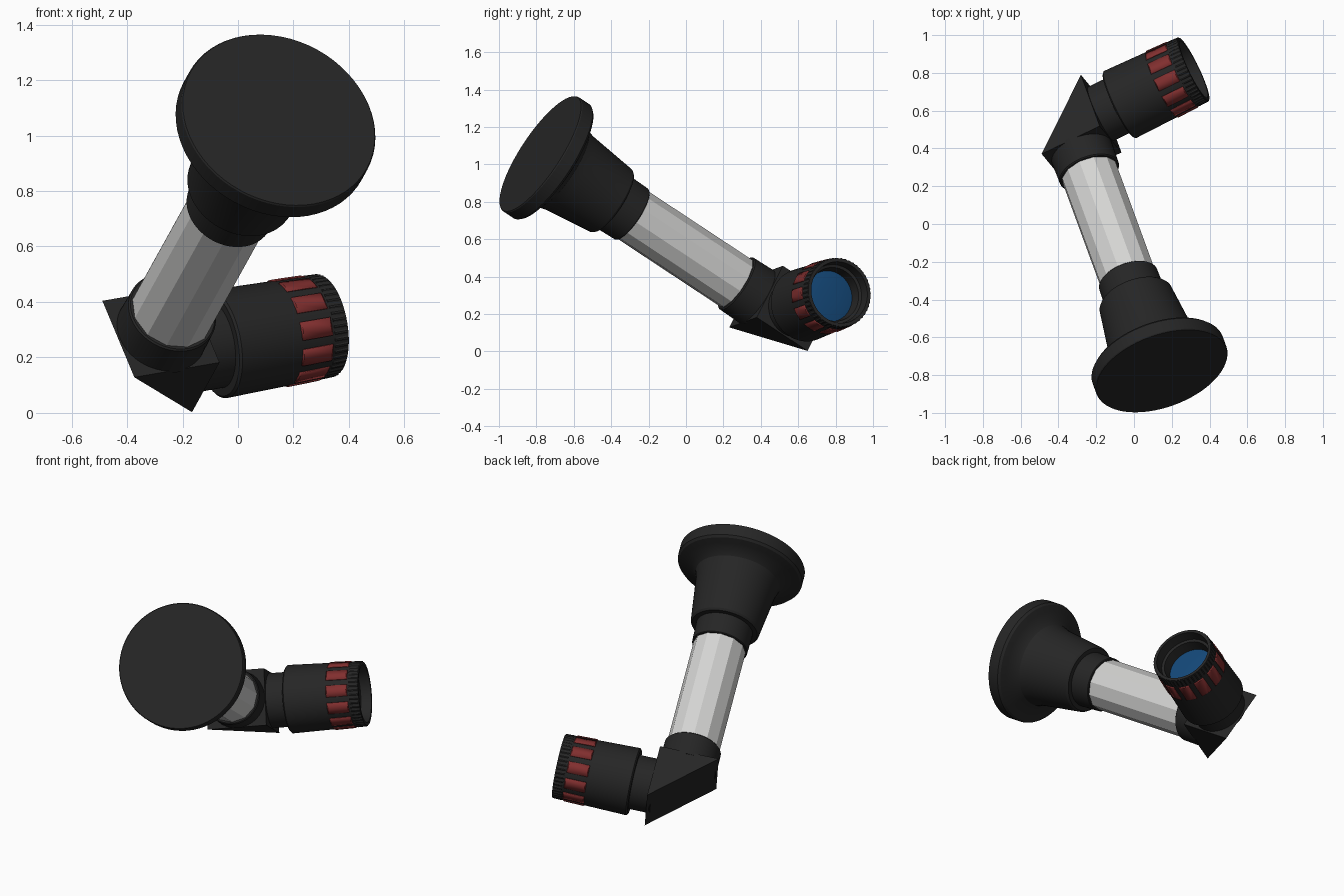
import bpy, bmesh, math
from mathutils import Matrix, Vector

if "Cube" in bpy.data.objects:
    bpy.data.objects.remove(bpy.data.objects["Cube"])


def material(name, rgb):
    m = bpy.data.materials.new(name)
    m.diffuse_color = (*rgb, 1)
    m.use_nodes = True
    m.node_tree.nodes["Principled BSDF"].inputs["Base Color"].default_value = m.diffuse_color
    return m


BLACK = material("matte black", (0.019, 0.019, 0.019))
RED = material("grip red", (0.22, 0.028, 0.028))
BLUE = material("lens blue", (0.007, 0.065, 0.19))
GREY = material("tube grey", (0.66, 0.66, 0.65))

# Two perpendicular axes: eye end -> prism (d) and prism -> objective (e)
d = Vector((-0.292, 0.798, -0.527)).normalized()
e = Vector((0.885, 0.442, 0.146))
e = (e - d * e.dot(d)).normalized()
f = d.cross(e)
eye = Vector((0.147, -0.779, 1.056))
corner = eye + d * 1.617


def frame(origin, x, y, z):
    m = Matrix((x, y, z)).transposed().to_4x4()
    m.translation = origin
    return m


EYE_FRAME = frame(eye, e, f, d)
OBJ_FRAME = frame(corner, f, d, e)
PRISM_FRAME = frame(corner, d, e, f)


def finish(name, bm, mat, matrix, smooth=True):
    bmesh.ops.recalc_face_normals(bm, faces=bm.faces)
    me = bpy.data.meshes.new(name)
    bm.to_mesh(me)
    bm.free()
    me.materials.append(mat)
    ob = bpy.data.objects.new(name, me)
    bpy.context.collection.objects.link(ob)
    ob.matrix_world = matrix
    if smooth:
        bpy.ops.object.select_all(action='DESELECT')
        ob.select_set(True)
        bpy.context.view_layer.objects.active = ob
        bpy.ops.object.shade_smooth_by_angle(angle=math.radians(30))
    return ob


def lathe(name, profile, mat, matrix, n=64, smooth=True, keep=None, ridge=0.0, phase=0.0):
    """Revolve (height, radius) points around local z; zero radius closes an end."""
    bm = bmesh.new()
    rings = []
    for h, r in profile:
        if r == 0:
            rings.append([bm.verts.new((0, 0, h))] * n)
            continue
        ring = []
        for i in range(n):
            a = phase + math.tau * i / n
            q = r - ridge * (i // 2 % 2)
            ring.append(bm.verts.new((q * math.cos(a), q * math.sin(a), h)))
        rings.append(ring)
    for a, b in zip(rings, rings[1:]):
        for i in range(n):
            if keep and not keep(i):
                continue
            j = (i + 1) % n
            bm.faces.new(list(dict.fromkeys((a[i], a[j], b[j], b[i]))))
    return finish(name, bm, mat, matrix, smooth)


# Eyepiece: wide disc, flared cup and clamp collar
lathe("eye_disc_and_cup",
      [(0, 0), (0, 0.362), (0.006, 0.366), (0.075, 0.366), (0.088, 0.355), (0.1, 0.32),
       (0.115, 0.275), (0.14, 0.247), (0.19, 0.234), (0.47, 0.201), (0.482, 0.192),
       (0.485, 0)], BLACK, EYE_FRAME)
lathe("eye_collar", [(0.47, 0), (0.47, 0.166), (0.608, 0.162), (0.612, 0.158), (0.612, 0)],
      BLACK, EYE_FRAME)

# Faceted main tube
lathe("main_tube", [(0.6, 0), (0.6, 0.153), (1.36, 0.153), (1.36, 0)], GREY, EYE_FRAME,
      n=12, smooth=False)

# Lower collar between tube and prism
lathe("prism_collar", [(1.31, 0), (1.31, 0.159), (1.316, 0.165), (1.46, 0.168), (1.46, 0)],
      BLACK, EYE_FRAME)

# Right angle prism housing: triangle in the d-e plane, extruded along f
bm = bmesh.new()
tri = [(-0.17, -0.175), (0.17, 0.17), (-0.17, 0.17)]
face = bm.faces.new([bm.verts.new((x, y, -0.165)) for x, y in tri])
ext = bmesh.ops.extrude_face_region(bm, geom=[face])
bmesh.ops.translate(bm, vec=(0, 0, 0.33),
                    verts=[v for v in ext["geom"] if isinstance(v, bmesh.types.BMVert)])
finish("prism_housing", bm, BLACK, PRISM_FRAME, smooth=False)

# Objective: neck, barrel with hollow mouth, lens
lathe("objective_neck", [(0.15, 0), (0.15, 0.158), (0.29, 0.158), (0.29, 0)], BLACK, OBJ_FRAME)
lathe("objective_barrel",
      [(0.275, 0), (0.275, 0.188), (0.283, 0.197), (0.53, 0.191), (0.655, 0.188),
       (0.72, 0.184), (0.72, 0.166), (0.66, 0.16), (0.655, 0.145), (0.585, 0.137),
       (0.58, 0)], BLACK, OBJ_FRAME)
lathe("objective_lens", [(0.588, 0.139), (0.594, 0.1), (0.597, 0.05), (0.598, 0)], BLUE, OBJ_FRAME)

# Twelve red grip pads around the barrel
pads = lathe("grip_pads", [(0.53, 0.191), (0.536, 0.196), (0.65, 0.193), (0.656, 0.188)],
             RED, OBJ_FRAME, n=36, keep=lambda i: i % 3 != 2, phase=math.radians(-10))
solid = pads.modifiers.new("thickness", 'SOLIDIFY')
solid.thickness = 0.005
solid.offset = -1

# Knurled rim at the mouth
lathe("knurled_rim", [(0.662, 0.183), (0.664, 0.19), (0.716, 0.188), (0.719, 0.18)],
      BLACK, OBJ_FRAME, n=192, smooth=False, ridge=0.004)
